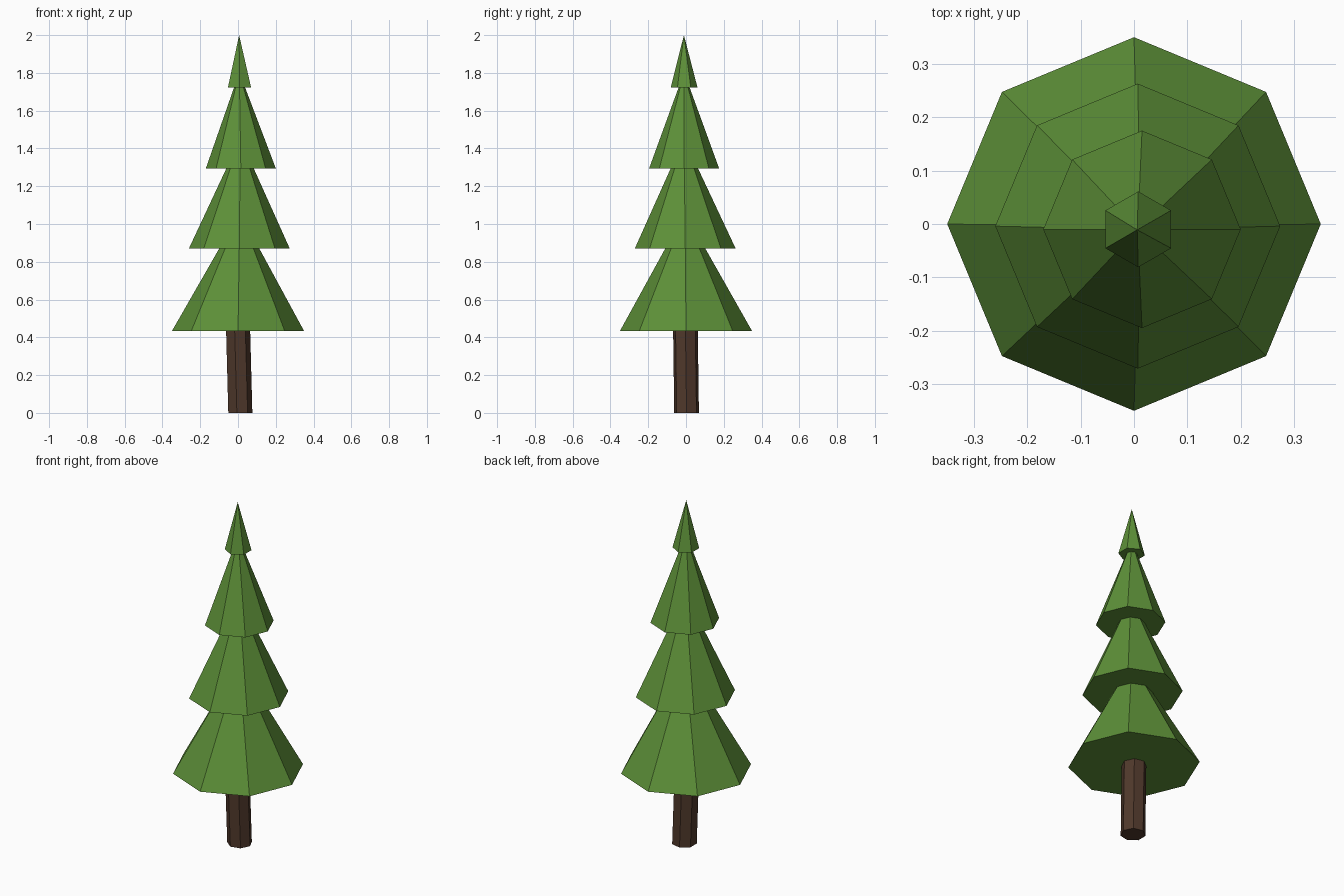
import bpy, bmesh, math

if "Cube" in bpy.data.objects:
    bpy.data.objects.remove(bpy.data.objects["Cube"])


def material(name, color):
    m = bpy.data.materials.new(name)
    m.diffuse_color = (*color, 1.0)
    m.use_nodes = True
    m.node_tree.nodes["Principled BSDF"].inputs["Base Color"].default_value = m.diffuse_color
    return m


green = material("pine green", (0.11, 0.28, 0.04))
brown = material("bark brown", (0.08, 0.04, 0.024))


def tapered(name, mat, sides, start, bottom, top):
    """Flat-sided taper between two (x, y, z, radius) rings; radius 0 gives a point."""
    bm = bmesh.new()
    rings = []
    for x, y, z, r in (bottom, top):
        if r == 0:
            rings.append([bm.verts.new((x, y, z))] * sides)
            continue
        ring = []
        for i in range(sides):
            a = start + 2 * math.pi * i / sides
            ring.append(bm.verts.new((x + r * math.cos(a), y + r * math.sin(a), z)))
        rings.append(ring)
    lo, hi = rings
    bm.faces.new(lo[::-1])
    if top[3] > 0:
        bm.faces.new(hi)
    for i in range(sides):
        j = (i + 1) % sides
        side = [lo[i], lo[j], hi[j]]
        if top[3] > 0:
            side.append(hi[i])
        bm.faces.new(side)
    bmesh.ops.recalc_face_normals(bm, faces=bm.faces[:])
    mesh = bpy.data.meshes.new(name)
    bm.to_mesh(mesh)
    bm.free()
    mesh.materials.append(mat)
    obj = bpy.data.objects.new(name, mesh)
    bpy.context.collection.objects.link(obj)
    return obj


# Slightly leaning seven-sided trunk
tapered("trunk", brown, 7, 0, (0.009, 0.003, 0.0, 0.067), (-0.003, -0.003, 0.45, 0.067))

# Eight-sided foliage tiers, each top tucked into the tier above
tapered("lower_tier", green, 8, 0, (0, 0, 0.433, 0.35), (0.007, -0.004, 0.89, 0.095))
tapered("middle_tier", green, 8, 0, (0.007, -0.004, 0.87, 0.267), (0.011, -0.009, 1.315, 0.063))
tapered("upper_tier", green, 8, 0, (0.015, -0.01, 1.295, 0.185), (0.008, -0.01, 1.74, 0.023))

# Six-sided pointed tip
tapered("tip", green, 6, math.pi / 2, (0.008, -0.01, 1.722, 0.071), (0.006, -0.011, 2.0, 0))
